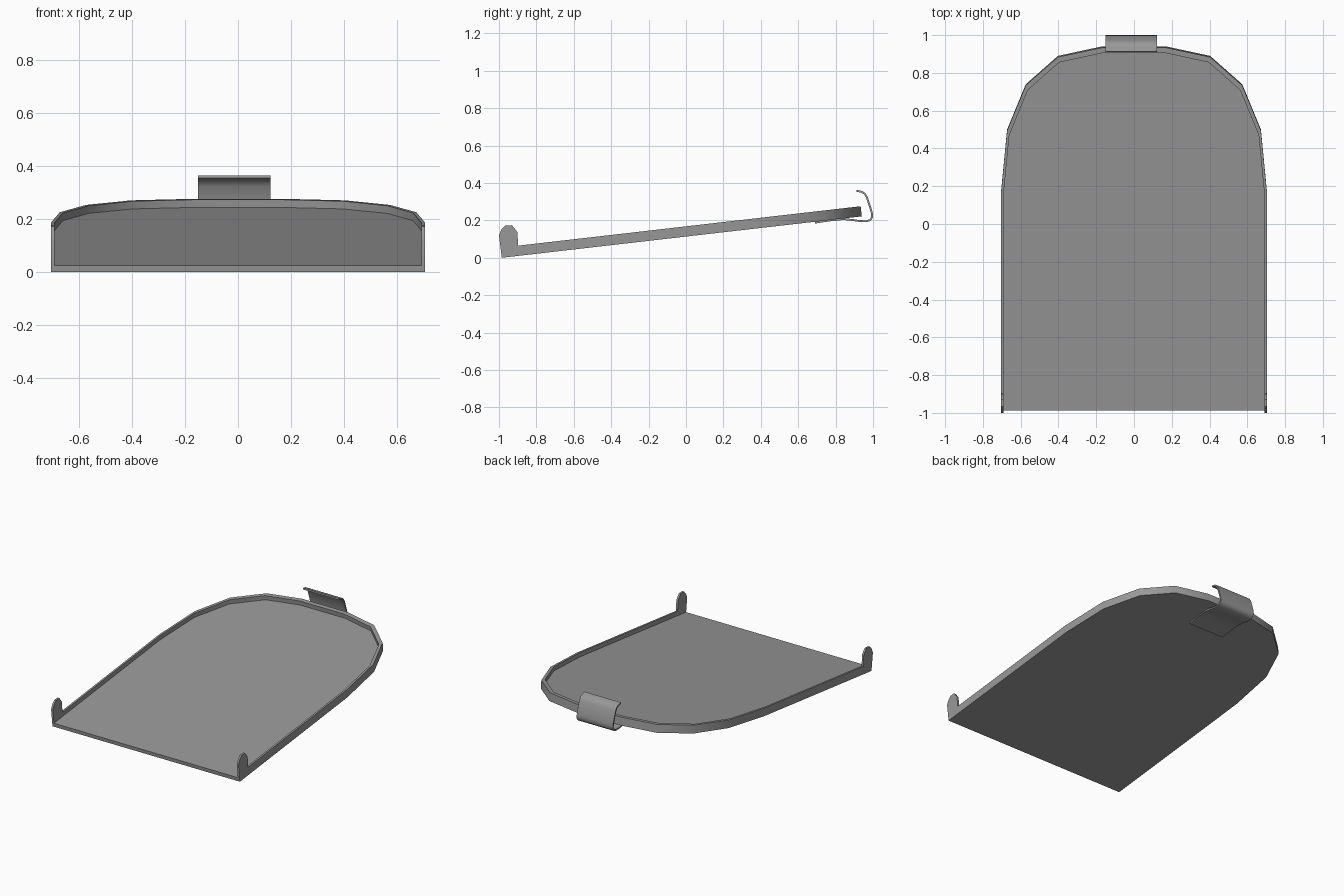
import bpy, bmesh

if "Cube" in bpy.data.objects:
    bpy.data.objects.remove(bpy.data.objects["Cube"])

FRONT, SLOPE = -0.985, 0.115

# Dark grey plastic shared by all parts
dark = bpy.data.materials.new("dark_grey")
dark.diffuse_color = (0.315, 0.315, 0.315, 1)
dark.use_nodes = True
dark.node_tree.nodes["Principled BSDF"].inputs["Base Color"].default_value = dark.diffuse_color


def make_object(name, bm):
    bmesh.ops.recalc_face_normals(bm, faces=bm.faces)
    mesh = bpy.data.meshes.new(name)
    bm.to_mesh(mesh)
    bm.free()
    mesh.materials.append(dark)
    obj = bpy.data.objects.new(name, mesh)
    bpy.context.collection.objects.link(obj)
    return obj


def smooth(obj, angle):
    bpy.ops.object.select_all(action='DESELECT')
    bpy.context.view_layer.objects.active = obj
    obj.select_set(True)
    bpy.ops.object.shade_smooth_by_angle(angle=angle)


def prism(name, profile, x0, x1):
    """Extrude a closed (y, z) profile along x."""
    bm = bmesh.new()
    a = [bm.verts.new((x0, y, z)) for y, z in profile]
    b = [bm.verts.new((x1, y, z)) for y, z in profile]
    bm.faces.new(a)
    bm.faces.new(b)
    n = len(profile)
    for i in range(n):
        j = (i + 1) % n
        bm.faces.new((a[i], a[j], b[j], b[i]))
    return make_object(name, bm)


# Sloped tray: rounded back, open front, raised rim on the other sides
half = [(0.704, FRONT), (0.704, 0.17), (0.672, 0.50), (0.573, 0.74), (0.403, 0.89), (0.17, 0.94)]
outline = half + [(-x, y) for x, y in reversed(half)]
bm = bmesh.new()
rings = []
for sx, sy, h in ((1, 1, 0), (1, 1, 0.054), (0.982, 0.985, 0.054), (0.982, 0.985, 0.025)):
    ring = []
    for x, y in outline:
        run = (y - FRONT) * sy
        ring.append(bm.verts.new((x * sx, FRONT + run - SLOPE * h, SLOPE * run + h)))
    rings.append(ring)
for lo, hi in zip(rings, rings[1:]):
    for i in range(len(outline) - 1):
        bm.faces.new((lo[i], lo[i + 1], hi[i + 1], hi[i]))
bm.faces.new(rings[0])
bm.faces.new(rings[-1])
bm.faces.new([r[0] for r in rings] + [r[-1] for r in reversed(rings)])
smooth(make_object("tray", bm), 0.7)

# Upright ears at the two front corners
ear = [(FRONT, 0.0), (-1.0, 0.12), (-0.986, 0.152), (-0.967, 0.172),
       (-0.93, 0.174), (-0.902, 0.138), (-0.896, 0.05), (-0.896, 0.011)]
for side, name in ((1, "right_ear"), (-1, "left_ear")):
    smooth(prism(name, ear, side * 0.691, side * 0.704), 0.7)

# Bent spring clip under and behind the back edge
path = [(0.69, 0.188), (0.77, 0.2), (0.84, 0.207), (0.89, 0.202), (0.93, 0.196),
        (0.965, 0.195), (0.985, 0.202), (0.995, 0.216), (0.994, 0.238),
        (0.98, 0.285), (0.966, 0.325), (0.955, 0.343), (0.938, 0.353), (0.912, 0.358)]
bm = bmesh.new()
rows = [[bm.verts.new((x, y, z)) for x in (-0.15, 0.122)] for y, z in path]
for a, b in zip(rows, rows[1:]):
    bm.faces.new((a[0], a[1], b[1], b[0]))
clip = make_object("spring_clip", bm)
solid = clip.modifiers.new("thickness", 'SOLIDIFY')
solid.thickness = 0.01
solid.offset = 0
bpy.context.view_layer.objects.active = clip
bpy.ops.object.modifier_apply(modifier=solid.name)
smooth(clip, 0.8)
